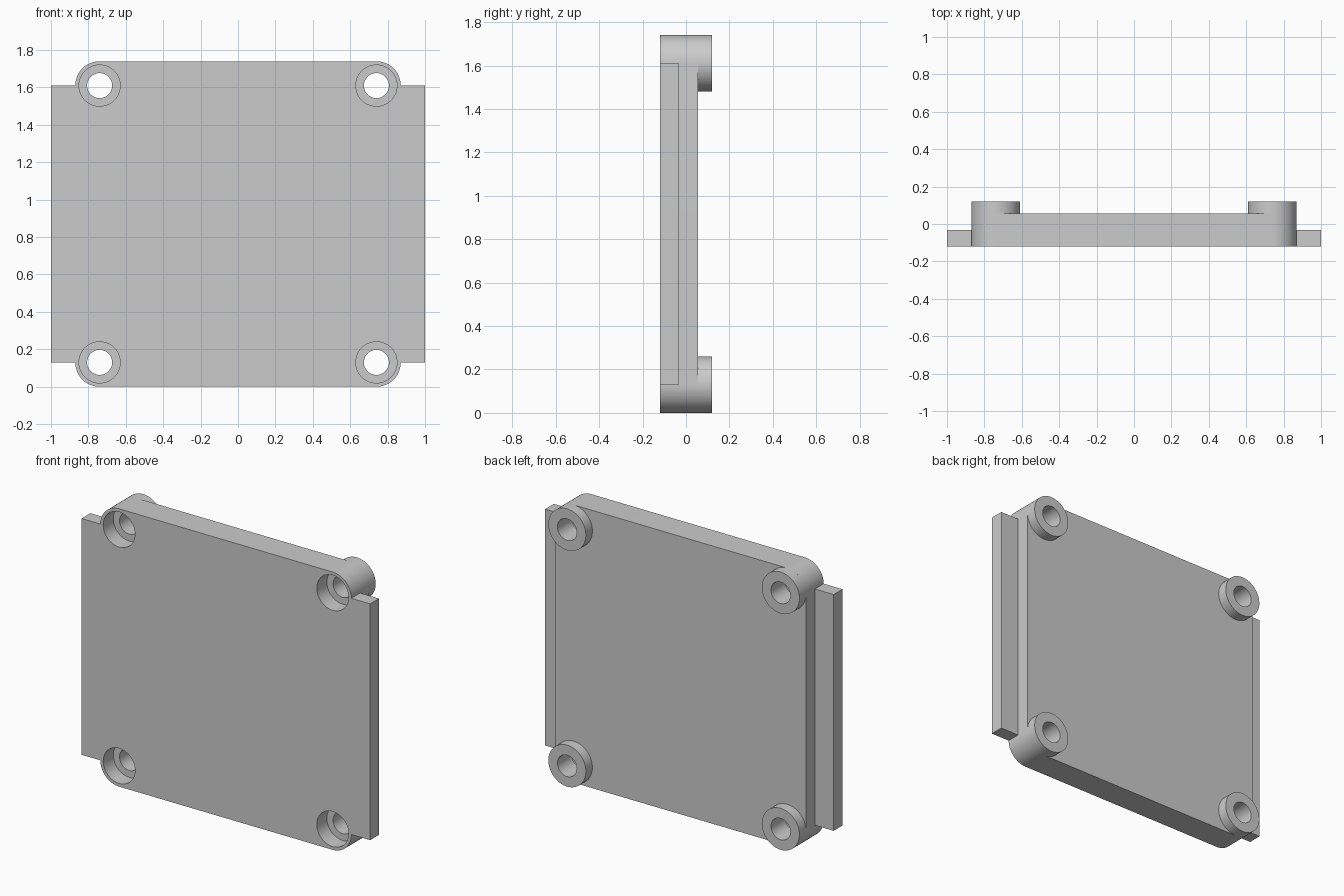
import bpy, bmesh, math
from mathutils import Matrix, Vector

cube = bpy.data.objects.get("Cube")
if cube:
    bpy.data.objects.remove(cube, do_unlink=True)

# Main sizes
HALF = 0.87              # half side of the plate, also the height of its centre
RADIUS = 0.13            # corner and boss radius
HOLE, BORE = 0.067, 0.11
FRONT, BACK, TOP = -0.12, 0.055, 0.12
FLANGE_BACK, BORE_END = -0.033, -0.02
PIN = HALF - RADIUS
SEGMENTS = 64
CORNERS = [(sx, sz) for sx in (-1, 1) for sz in (-1, 1)]

grey = bpy.data.materials.new("plain grey")
grey.use_nodes = True
colour = (0.6, 0.6, 0.6, 1)
grey.diffuse_color = colour
grey.node_tree.nodes["Principled BSDF"].inputs["Base Color"].default_value = colour


def make_object(name, bm):
    bmesh.ops.recalc_face_normals(bm, faces=bm.faces[:])
    mesh = bpy.data.meshes.new(name)
    bm.to_mesh(mesh)
    bm.free()
    mesh.materials.append(grey)
    obj = bpy.data.objects.new(name, mesh)
    bpy.context.collection.objects.link(obj)
    return obj


def lathe(name, profile, sx, sz):
    """Spin a closed (radius, depth) profile about a corner pin axis."""
    bm = bmesh.new()
    verts = [bm.verts.new((r, y, 0)) for r, y in profile]
    edges = [bm.edges.new((verts[i - 1], v)) for i, v in enumerate(verts)]
    bmesh.ops.spin(bm, geom=verts + edges, cent=(0, 0, 0), axis=(0, 1, 0),
                   angle=math.tau, steps=SEGMENTS, use_merge=True)
    bmesh.ops.remove_doubles(bm, verts=bm.verts[:], dist=1e-5)
    loose = [e for e in bm.edges if not e.link_faces]
    bmesh.ops.delete(bm, geom=loose, context='EDGES')
    bmesh.ops.translate(bm, verts=bm.verts[:], vec=(sx * PIN, 0, HALF + sz * PIN))
    return make_object(name, bm)


def smooth(obj):
    bpy.ops.object.select_all(action='DESELECT')
    obj.select_set(True)
    bpy.context.view_layer.objects.active = obj
    bpy.ops.object.shade_smooth_by_angle(angle=math.radians(30))


# Plate with rounded corners
bm = bmesh.new()
outline = []
steps = SEGMENTS // 4
for quarter, (sx, sz) in enumerate([(1, 1), (-1, 1), (-1, -1), (1, -1)]):
    for i in range(steps + 1):
        a = (quarter + i / steps) * math.pi / 2
        outline.append(bm.verts.new((sx * PIN + RADIUS * math.cos(a), FRONT,
                                     HALF + sz * PIN + RADIUS * math.sin(a))))
face = bm.faces.new(outline)
result = bmesh.ops.extrude_face_region(bm, geom=[face])
moved = [g for g in result["geom"] if isinstance(g, bmesh.types.BMVert)]
bmesh.ops.translate(bm, verts=moved, vec=(0, BACK - FRONT, 0))
plate = make_object("plate", bm)

# Counterbored screw holes through the plate
bpy.context.view_layer.objects.active = plate
for sx, sz in CORNERS:
    cutter = lathe("hole_cutter", [(0, FRONT - 0.1), (BORE, FRONT - 0.1), (BORE, BORE_END),
                                   (HOLE, BORE_END), (HOLE, TOP), (0, TOP)], sx, sz)
    cutter.hide_render = True
    cut = plate.modifiers.new("screw hole", 'BOOLEAN')
    cut.operation, cut.solver, cut.object = 'DIFFERENCE', 'EXACT', cutter
    bpy.ops.object.modifier_apply(modifier=cut.name)
    bpy.data.objects.remove(cutter, do_unlink=True)
smooth(plate)

# Ring bosses on the back
for sx, sz in CORNERS:
    name = f"boss_{'upper' if sz > 0 else 'lower'}_{'left' if sx > 0 else 'right'}"
    smooth(lathe(name, [(RADIUS, BACK), (RADIUS, TOP), (HOLE, TOP), (HOLE, BACK)], sx, sz))

# Thin side flanges, flush with the front
for side, sx in (("left", 1), ("right", -1)):
    bm = bmesh.new()
    bmesh.ops.create_cube(bm, size=1)
    size = Vector((1 - HALF, FLANGE_BACK - FRONT, 2 * PIN))
    centre = Vector((sx * (1 + HALF) / 2, (FLANGE_BACK + FRONT) / 2, HALF))
    bm.transform(Matrix.Translation(centre) @ Matrix.Diagonal(size).to_4x4())
    make_object(f"flange_{side}", bm)
